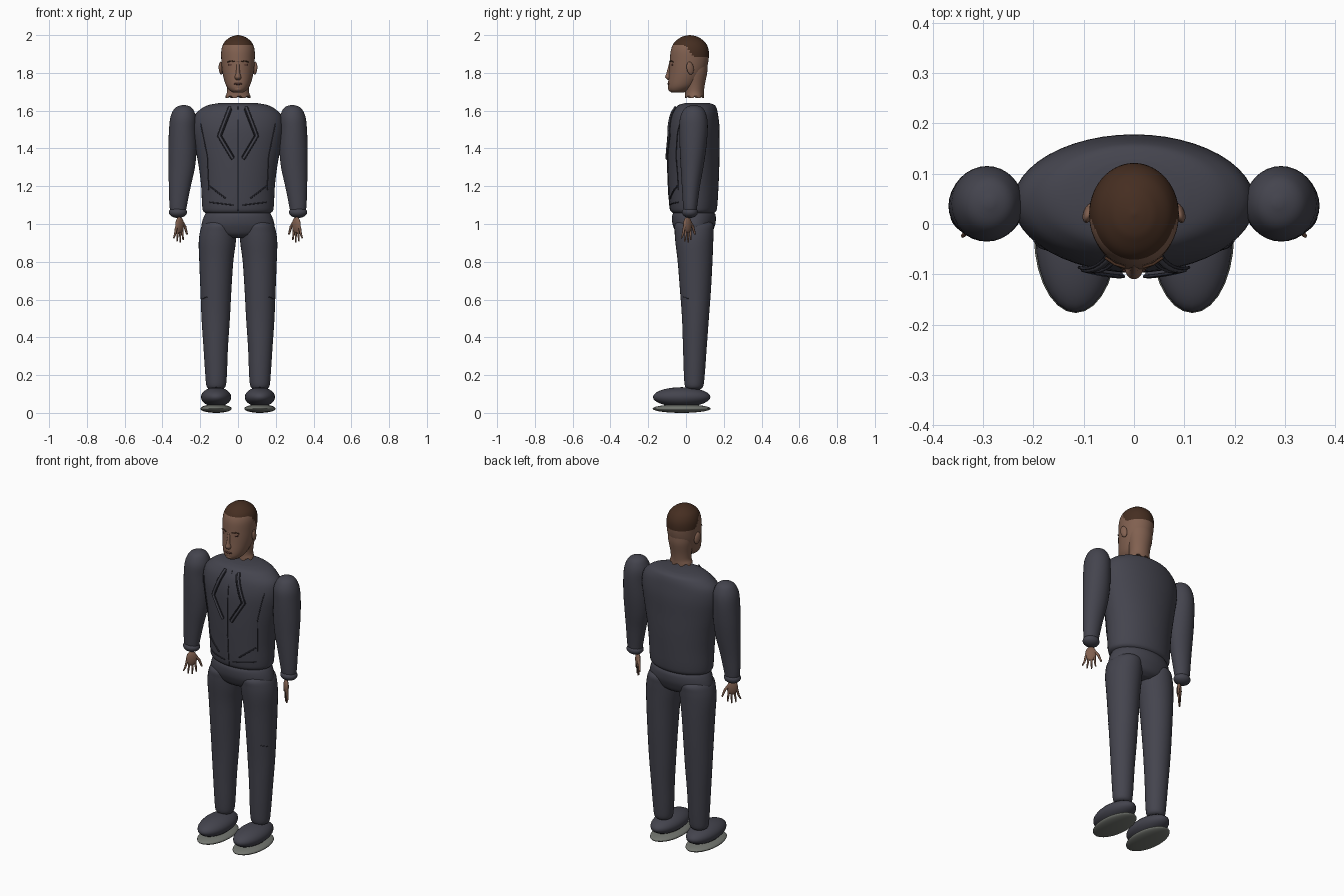
import bpy, bmesh, math
from mathutils import Vector

if "Cube" in bpy.data.objects:
    bpy.data.objects.remove(bpy.data.objects["Cube"])


def material(name, rgb):
    m = bpy.data.materials.new(name)
    m.diffuse_color = (*rgb, 1)
    m.use_nodes = True
    m.node_tree.nodes["Principled BSDF"].inputs["Base Color"].default_value = m.diffuse_color
    return m


CLOTH = material("slate cloth", (0.058, 0.058, 0.076))
SEAM = material("dark seam", (0.03, 0.03, 0.042))
SKIN = material("brown skin", (0.22, 0.118, 0.08))
HAIR = material("dark brown hair", (0.06, 0.027, 0.015))
SOLE = material("grey sole", (0.17, 0.18, 0.16))
LIP = material("dark lip", (0.10, 0.042, 0.032))


def spline(rings, sub):
    """Smoothly refine a list of rings (z, cx, cy, rx, ry)."""
    out = []
    for i in range(len(rings) - 1):
        p = [rings[max(0, min(len(rings) - 1, i + k))] for k in (-1, 0, 1, 2)]
        for j in range(sub):
            t = j / sub
            out.append([0.5 * (2 * b + (c - a) * t + (2 * a - 5 * b + 4 * c - d) * t * t
                               + (3 * b - a - 3 * c + d) * t ** 3) for a, b, c, d in zip(*p)])
    return out + [list(rings[-1])]


def finish(ob, mat, angle=50):
    if not ob.data.materials:
        ob.data.materials.append(mat)
    bpy.ops.object.select_all(action='DESELECT')
    ob.select_set(True)
    bpy.context.view_layer.objects.active = ob
    bpy.ops.object.shade_smooth_by_angle(angle=math.radians(angle))
    return ob


def loft(name, rings, mat, segs=32, sub=4, side=1, ragged=0):
    bm = bmesh.new()
    loops = []
    for n, (z, cx, cy, rx, ry) in enumerate(spline(rings, sub)):
        loop = []
        for k in range(segs):
            a = math.tau * k / segs
            dz = ragged * (k // 2 % 2) if n == 0 else 0
            loop.append(bm.verts.new((side * cx + rx * math.cos(a), cy + ry * math.sin(a), z - dz)))
        loops.append(loop)
    for a, b in zip(loops, loops[1:]):
        for k in range(segs):
            bm.faces.new((a[k], a[(k + 1) % segs], b[(k + 1) % segs], b[k]))
    bm.faces.new(loops[0])
    bm.faces.new(loops[-1])
    bmesh.ops.recalc_face_normals(bm, faces=bm.faces)
    me = bpy.data.meshes.new(name)
    bm.to_mesh(me)
    bm.free()
    ob = bpy.data.objects.new(name, me)
    bpy.context.collection.objects.link(ob)
    return finish(ob, mat)


def ball(name, loc, size, mat, rot=(0, 0, 0), segs=28):
    bpy.ops.mesh.primitive_uv_sphere_add(segments=segs, ring_count=segs // 2, location=loc, rotation=rot)
    ob = bpy.context.object
    ob.name = name
    ob.scale = size
    return finish(ob, mat)


def tube(name, points, radius, mat, taper=1.0):
    cu = bpy.data.curves.new(name, 'CURVE')
    cu.dimensions = '3D'
    cu.bevel_depth = radius
    cu.bevel_resolution = 2
    cu.use_fill_caps = True
    sp = cu.splines.new('POLY')
    sp.points.add(len(points) - 1)
    for i, p in enumerate(points):
        sp.points[i].co = (*p, 1)
        sp.points[i].radius = 1 + (taper - 1) * i / (len(points) - 1)
    cu.materials.append(mat)
    ob = bpy.data.objects.new(name, cu)
    bpy.context.collection.objects.link(ob)


# Jacket body
TORSO = [(1.05, 0, .04, .15, .09), (1.065, 0, .04, .182, .117), (1.10, 0, .04, .19, .126),
         (1.2, 0, .04, .195, .132), (1.3, 0, .04, .207, .136), (1.4, 0, .04, .225, .137),
         (1.5, 0, .042, .24, .136), (1.57, 0, .046, .232, .125), (1.61, 0, .052, .195, .111),
         (1.63, 0, .056, .155, .095), (1.64, 0, .06, .10, .065)]
loft("jacket_body", TORSO, CLOTH, segs=48)


def on_front(x, z, lift=0.002):
    """Point on the front of the jacket."""
    fine = spline(TORSO, 12)
    r = min(fine, key=lambda q: abs(q[0] - z))
    return Vector((x, r[2] - r[4] * math.sqrt(max(0, 1 - (x / r[3]) ** 2)) - lift, z))


def seam(name, corners, radius, mat=SEAM, lift=0.002):
    pts = []
    for (x0, z0), (x1, z1) in zip(corners, corners[1:]):
        pts += [on_front(x0 + (x1 - x0) * t / 6, z0 + (z1 - z0) * t / 6, lift) for t in range(6)]
    tube(name, pts + [on_front(*corners[-1], lift)], radius, mat)


# Zip
seam("zip", [(0, 1.62), (0, 1.07)], .0025)

# Trousers: pelvis
loft("trouser_hips", [(.925, 0, .045, .06, .06), (.945, 0, .043, .15, .09), (.98, 0, .042, .19, .107),
                      (1.01, 0, .042, .19, .115), (1.045, 0, .042, .178, .115), (1.065, 0, .042, .165, .105)],
     CLOTH, segs=40)

for s, tag in ((-1, "right"), (1, "left")):
    # Collar, side, pocket and hem seams
    seam(tag + "_lapel", [(s * .042, 1.62), (s * .10, 1.467), (s * .027, 1.345)], .007, CLOTH, .006)
    seam(tag + "_lapel_edge", [(s * .033, 1.61), (s * .088, 1.467), (s * .02, 1.353)], .003, SEAM, .008)
    seam(tag + "_lapel_rim", [(s * .05, 1.62), (s * .109, 1.467), (s * .033, 1.34)], .003, SEAM, .006)
    seam(tag + "_side_seam", [(s * .198, 1.53), (s * .163, 1.36), (s * .155, 1.18)], .0025)
    seam(tag + "_pocket", [(s * .15, 1.2), (s * .065, 1.135)], .004)
    seam(tag + "_hem_seam", [(s * .15, 1.115), (s * .025, 1.1)], .003)

    # Sleeve and cuff
    loft(tag + "_sleeve", [(1.05, .315, .022, .036, .032), (1.09, .317, .022, .045, .037),
                           (1.2, .308, .026, .058, .048), (1.3, .298, .032, .07, .06),
                           (1.4, .294, .037, .075, .07), (1.5, .293, .04, .072, .075),
                           (1.56, .29, .04, .069, .072), (1.6, .289, .041, .055, .057),
                           (1.62, .288, .042, .037, .038), (1.63, .287, .042, .008, .008)],
         CLOTH, side=s)
    ball(tag + "_cuff", (s * .318, .021, 1.062), (.048, .042, .03), CLOTH)

    # Hand, spread along a diagonal with the thumb inward
    d = Vector((-s * .707, .707, 0))
    wrist = Vector((s * .309, .008, 1.03))
    down = Vector((0, 0, -1))
    ball(tag + "_palm", wrist + down * .035, (.03, .014, .043), SKIN, (0, 0, math.atan2(d.y, d.x)), 20)
    for i, (a, b, length) in enumerate(((-.024, -.045, .105), (-.01, -.02, .123), (.005, .004, .127),
                                        (.019, .026, .115))):
        tube(f"{tag}_finger_{i}", [wrist + d * a + down * .045, wrist + d * (a + b) / 2 + down * .085,
                                   wrist + d * b + down * length], .0075, SKIN, .5)
    tube(tag + "_thumb", [wrist + d * .012 + down * .015, wrist + d * .04 + down * .045,
                          wrist + d * .056 + down * .085], .01, SKIN, .5)

    # Trouser leg and knee crease
    loft(tag + "_trouser_leg", [(.125, .116, .043, .03, .03), (.14, .116, .043, .05, .048),
                                (.2, .116, .044, .057, .055), (.35, .118, .047, .065, .063),
                                (.5, .118, .05, .075, .071), (.65, .117, .05, .082, .082),
                                (.8, .115, .048, .09, .092), (.9, .11, .044, .098, .1),
                                (.96, .105, .043, .096, .103), (1.0, .1, .043, .085, .1),
                                (1.03, .095, .043, .05, .06)], CLOTH, side=s)
    tube(tag + "_knee_crease", [(s * .16, -.016, .615), (s * .175, -.002, .61), (s * .187, .012, .605)], .003, SEAM)

    # Shoe
    ball(tag + "_shoe", (s * .116, -.023, .084), (.08, .152, .052), CLOTH)
    ball(tag + "_shoe_sole", (s * .116, -.023, .0225), (.083, .154, .0225), SOLE)

    # Ear, eye and brow
    ball(tag + "_ear", (s * .09, .022, 1.825), (.011, .02, .035), SKIN, (.2, 0, s * .35), 16)
    ball(tag + "_eye", (s * .037, -.073, 1.843), (.016, .006, .006), LIP, (0, 0, s * .3), 16)
    tube(tag + "_brow", [(s * .018, -.086, 1.859), (s * .038, -.08, 1.864), (s * .057, -.067, 1.857)], .003, HAIR)

# Head with the hair chosen by a sloping hairline
head = loft("head", [(1.695, 0, -.045, .025, .03), (1.71, 0, -.035, .047, .056), (1.74, 0, -.018, .066, .077),
                     (1.8, 0, .005, .082, .095), (1.86, 0, .016, .088, .102), (1.92, 0, .02, .088, .1),
                     (1.96, 0, .02, .074, .083), (1.985, 0, .02, .047, .053), (1.995, 0, .02, .025, .03),
                     (2.0, 0, .02, .003, .003)], SKIN, segs=56, sub=8)
head.data.materials.append(HAIR)
for f in head.data.polygons:
    t = max(0, min(1, (f.center.y + .01) / .06))
    f.material_index = int(f.center.z > 1.945 - .065 * t * t * (3 - 2 * t))

# Neck with a ragged lower edge
loft("neck", [(1.678, 0, .045, .066, .05), (1.70, 0, .045, .058, .05), (1.74, 0, .046, .06, .054),
              (1.8, 0, .046, .07, .066), (1.84, 0, .045, .072, .068)], SKIN, ragged=.012)

# Nose and mouth
loft("nose", [(1.763, 0, -.085, .012, .012), (1.777, 0, -.088, .018, .022), (1.80, 0, -.086, .011, .017),
              (1.85, 0, -.08, .008, .01), (1.865, 0, -.08, .005, .006)], SKIN, segs=16)
ball("mouth", (0, -.091, 1.742), (.024, .008, .006), LIP, segs=16)
ball("chin", (0, -.075, 1.715), (.026, .02, .016), SKIN, segs=16)
